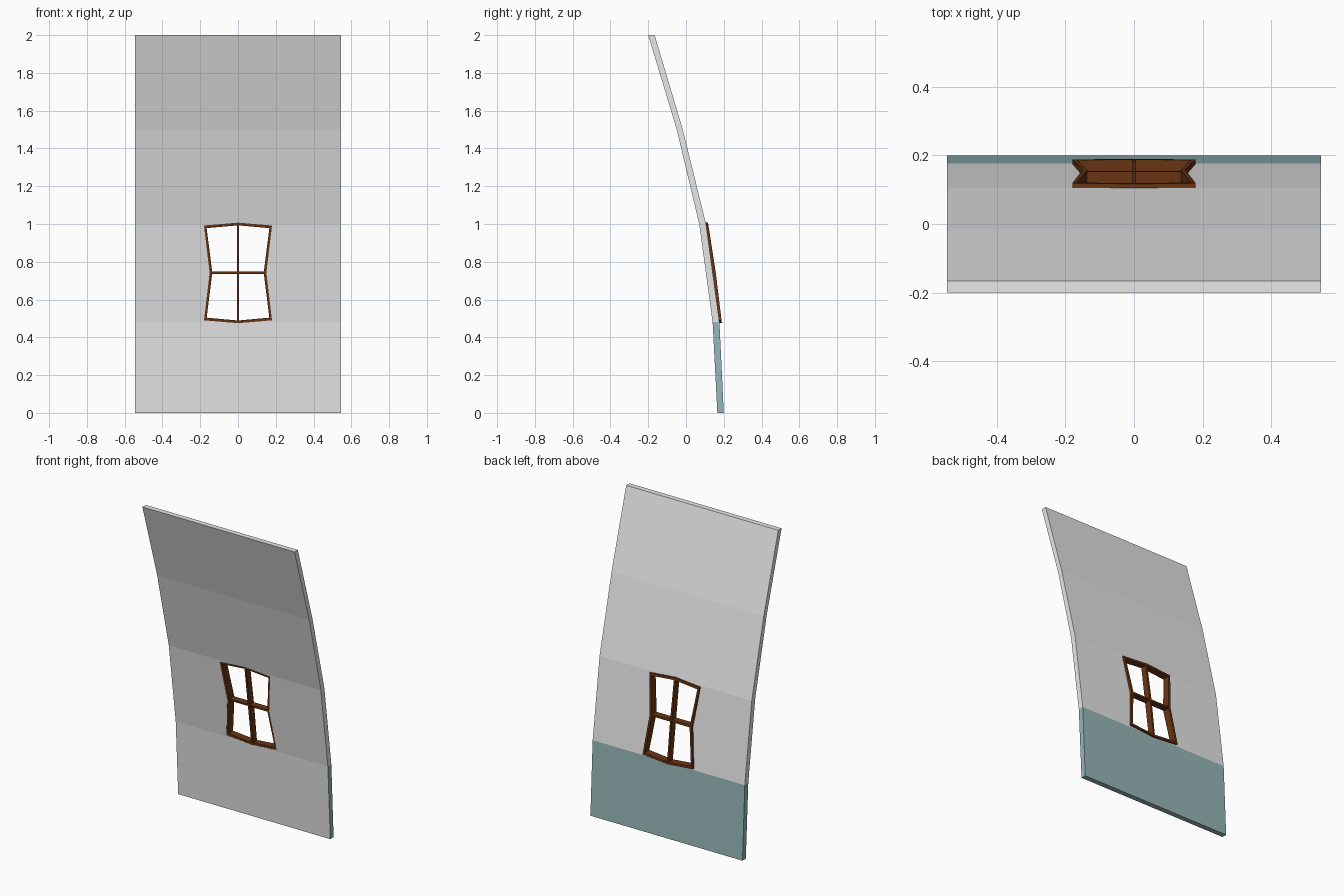
import bpy, bmesh

if "Cube" in bpy.data.objects:
    bpy.data.objects.remove(bpy.data.objects["Cube"])


def material(name, rgb):
    m = bpy.data.materials.new(name)
    m.diffuse_color = (*rgb, 1)
    m.use_nodes = True
    m.node_tree.nodes["Principled BSDF"].inputs["Base Color"].default_value = m.diffuse_color
    return m


GREY = material("plaster grey", (0.8, 0.8, 0.8))
TEAL = material("teal base", (0.31, 0.48, 0.48))
BROWN = material("window wood", (0.14, 0.036, 0.007))


def interp(table, z):
    for (z0, y0), (z1, y1) in zip(table, table[1:]):
        if z <= z1:
            break
    return y0 + (y1 - y0) * (z - z0) / (z1 - z0)


def new_object(name, bm, mats):
    bmesh.ops.recalc_face_normals(bm, faces=bm.faces)
    me = bpy.data.meshes.new(name)
    bm.to_mesh(me)
    bm.free()
    for m in mats:
        me.materials.append(m)
    ob = bpy.data.objects.new(name, me)
    bpy.context.collection.objects.link(ob)
    return ob


def prism(bm, outline, front, back):
    """Solid from an (x, z) outline; front and back give y for each z."""
    f = [bm.verts.new((x, front(z), z)) for x, z in outline]
    b = [bm.verts.new((x, back(z), z)) for x, z in outline]
    bm.faces.new(f)
    bm.faces.new(b[::-1])
    n = len(f)
    for i in range(n):
        j = (i + 1) % n
        bm.faces.new((f[j], f[i], b[i], b[j]))


# Side profile of the leaning wall: (z, y)
WALL_FRONT = [(0, 0.166), (0.48, 0.141), (1.0, 0.070), (1.5, -0.049), (2.0, -0.2)]
WALL_BACK = [(0, 0.2), (0.48, 0.177), (1.0, 0.106), (1.5, -0.017), (2.0, -0.166)]
FRAME_BACK = [(0.475, 0.190), (0.74, 0.158), (1.005, 0.117)]

# Pinched window outline, right half mirrored to the left
half = [(0.18, 0.49), (0.15, 0.742), (0.18, 0.992)]
OUTER = [(0, 0.475)] + half + [(0, 1.007)] + [(-x, z) for x, z in half[::-1]]
T = 0.014
half_in = [(0.18 - T, 0.49 + T), (0.15 - T, 0.742), (0.18 - T, 0.992 - T)]
INNER = [(0, 0.475 + T)] + half_in + [(0, 1.007 - T)] + [(-x, z) for x, z in half_in[::-1]]

# Curved wall slab
bm = bmesh.new()
ring = [(y, z) for z, y in WALL_FRONT] + [(y, z) for z, y in WALL_BACK[::-1]]
L = [bm.verts.new((-0.545, y, z)) for y, z in ring]
R = [bm.verts.new((0.545, y, z)) for y, z in ring]
n = len(ring)
for i in range(n):
    j = (i + 1) % n
    bm.faces.new((L[i], L[j], R[j], R[i]))
for side in (L, R):
    for i in range(len(WALL_FRONT) - 1):
        bm.faces.new((side[i], side[i + 1], side[n - 2 - i], side[n - 1 - i]))
bm.normal_update()
bmesh.ops.recalc_face_normals(bm, faces=bm.faces)
# Teal on every low face except the front
for f in bm.faces:
    if f.calc_center_median().z < 0.48 and f.normal.y > -0.5:
        f.material_index = 1
wall = new_object("wall", bm, [GREY, TEAL, BROWN])

# Window opening
bm = bmesh.new()
prism(bm, OUTER, lambda z: -0.5, lambda z: 0.5)
for f in bm.faces:
    f.material_index = 2
cutter = new_object("window_cutter", bm, [GREY, TEAL, BROWN])
cutter.hide_render = True
cutter.hide_set(True)
mod = wall.modifiers.new("window opening", 'BOOLEAN')
mod.operation = 'DIFFERENCE'
mod.solver = 'EXACT'
mod.object = cutter


def front(z):
    return interp(WALL_FRONT, z) + 0.001


def back(z):
    return interp(FRAME_BACK, z)


# Window frame ring
bm = bmesh.new()
loops = [[bm.verts.new((x, fn(z), z)) for x, z in pts]
         for pts, fn in ((OUTER, front), (OUTER, back), (INNER, back), (INNER, front))]
for a, b in zip(loops, loops[1:] + loops[:1]):
    for i in range(8):
        j = (i + 1) % 8
        bm.faces.new((a[i], a[j], b[j], b[i]))
new_object("window_frame", bm, [BROWN])

# Glazing bars
w = 0.006
bm = bmesh.new()
prism(bm, [(-w, 0.48), (w, 0.48), (w, 0.742), (w, 1.0), (-w, 1.0), (-w, 0.742)],
      lambda z: front(z) + 0.003, lambda z: back(z) - 0.003)
new_object("vertical_bar", bm, [BROWN])
bm = bmesh.new()
prism(bm, [(-0.145, 0.736), (0.145, 0.736), (0.145, 0.748), (-0.145, 0.748)],
      lambda z: front(z) + 0.004, lambda z: back(z) - 0.004)
new_object("horizontal_bar", bm, [BROWN])
